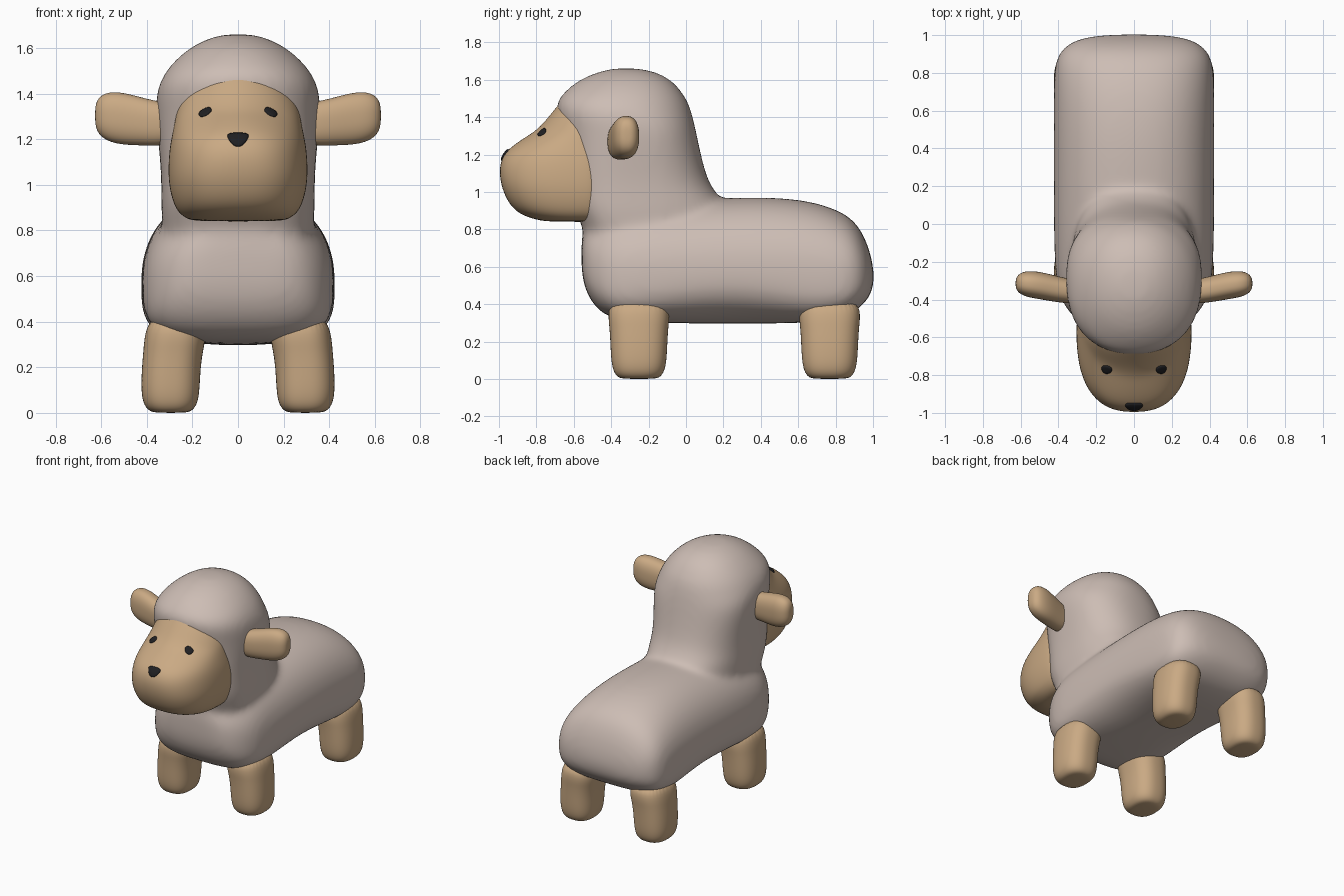
import bpy, bmesh
from math import cos, sin, pi, radians
from mathutils import Vector
from mathutils.bvhtree import BVHTree

cube = bpy.data.objects.get("Cube")
if cube:
    bpy.data.objects.remove(cube, do_unlink=True)


def material(name, rgb):
    mat = bpy.data.materials.new(name)
    mat.use_nodes = True
    mat.diffuse_color = (*rgb, 1)
    bsdf = mat.node_tree.nodes["Principled BSDF"]
    bsdf.inputs["Base Color"].default_value = (*rgb, 1)
    bsdf.inputs["Roughness"].default_value = 0.8
    return mat


WOOL = material("pale wool", (0.61, 0.51, 0.46))
TAN = material("tan skin", (0.59, 0.40, 0.23))
BLACK = material("soft black", (0.014, 0.014, 0.016))


def oval(exp, count=32):
    """Unit superellipse; higher exponents are squarer."""
    pts = []
    for i in range(count):
        a = 2 * pi * (i + 0.5) / count
        c, s = cos(a), sin(a)
        pts.append((abs(c) ** (2 / exp) * (1 if c > 0 else -1),
                    abs(s) ** (2 / exp) * (1 if s > 0 else -1)))
    return pts


def split_oval(upper, lower):
    """Superellipse with a different squareness in each half."""
    return [u if u[1] > 0 else v for u, v in zip(oval(upper), oval(lower))]


def loft(bm, rings):
    """Skin a list of point rings and cap both ends."""
    loops = [[bm.verts.new(p) for p in ring] for ring in rings]
    for a, b in zip(loops, loops[1:]):
        for i in range(len(a)):
            j = (i + 1) % len(a)
            bm.faces.new((a[i], a[j], b[j], b[i]))
    bm.faces.new(loops[0])
    bm.faces.new(loops[-1])


def finish(bm, name, mat, subdiv=2):
    bmesh.ops.recalc_face_normals(bm, faces=bm.faces[:])
    for f in bm.faces:
        f.smooth = True
    mesh = bpy.data.meshes.new(name)
    bm.to_mesh(mesh)
    bm.free()
    mesh.materials.append(mat)
    obj = bpy.data.objects.new(name, mesh)
    bpy.context.collection.objects.link(obj)
    if subdiv:
        mod = obj.modifiers.new("Subdivision", "SUBSURF")
        mod.levels = mod.render_levels = subdiv
    return obj


# Woolly body: sections along y (y, bottom, top, half width, belly squareness)
body = [(-.56, .57, .77, .17, 3), (-.54, .48, .81, .25, 3), (-.505, .41, .85, .31, 3.2),
        (-.45, .35, .88, .36, 3.4), (-.37, .315, .91, .40, 3.6), (-.26, .305, .94, .42, 3.6),
        (0, .295, .96, .427, 2.7), (.22, .295, .97, .427, 2.4), (.45, .295, .975, .427, 2.7),
        (.66, .30, .955, .427, 3.6), (.80, .315, .91, .425, 3.6), (.88, .345, .865, .412, 3.6),
        (.935, .385, .80, .375, 3.2), (.975, .43, .71, .31, 3), (.995, .47, .63, .22, 2.6),
        (1.005, .52, .57, .09, 2.4)]
bm = bmesh.new()
rings = []
for y, low, top, hw, belly in body:
    mid = low + (top - low) * .4
    rings.append([Vector((a * hw, y, mid + b * ((top - mid) if b > 0 else (mid - low))))
                  for a, b in split_oval(2.3, belly)])
loft(bm, rings)

# Woolly neck and head: sections along z (z, front, back, half width, front squareness)
neck = [(.50, -.49, .16, .29, 2.6), (.70, -.525, .21, .31, 2.8), (.82, -.555, .235, .333, 3),
        (.90, -.595, .225, .338, 3.2), (.95, -.61, .20, .338, 3.2), (.99, -.615, .165, .338, 3.2),
        (1.06, -.62, .118, .339, 3.2), (1.18, -.63, .085, .35, 3), (1.34, -.67, .052, .366, 2.5),
        (1.42, -.695, .033, .357, 2.3), (1.485, -.695, .012, .328, 2.2),
        (1.535, -.65, -.022, .288, 2.1), (1.58, -.60, -.058, .24, 2),
        (1.615, -.54, -.105, .19, 2), (1.645, -.46, -.17, .125, 2),
        (1.662, -.39, -.26, .06, 2)]
bm_rings = []
for z, front, back, hw, exp in neck:
    mid = -.25
    bm_rings.append([Vector((a * hw, mid + b * ((back - mid) if b > 0 else (mid - front)), z))
                     for a, b in split_oval(2.3, exp)] if z < 1.4 else
                    [Vector((a * hw, (front + back) / 2 + b * (back - front) / 2, z))
                     for a, b in split_oval(2.2, exp)])
loft(bm, bm_rings)
wool = finish(bm, "wool_coat", WOOL)
remesh = wool.modifiers.new("Merge", "REMESH")
remesh.mode = "VOXEL"
remesh.voxel_size = .018
remesh.use_smooth_shade = True
soften = wool.modifiers.new("Soften", "SMOOTH")
soften.factor = .5
soften.iterations = 22

# Face: sections along z (z, front, half width, squareness)
face_rows = [(.84, -.73, .18, 2.6), (.85, -.80, .225, 2.6), (.88, -.89, .265, 2.6),
             (.93, -.943, .288, 2.6), (.99, -.974, .302, 2.6), (1.05, -.993, .307, 2.6),
             (1.12, -1.0, .305, 2.5), (1.18, -.987, .298, 2.4), (1.23, -.953, .288, 2.2),
             (1.29, -.865, .276, 1.9), (1.32, -.815, .270, 1.8), (1.36, -.77, .256, 1.8),
             (1.42, -.72, .22, 1.9), (1.48, -.672, .15, 2), (1.52, -.63, .09, 2)]
bm = bmesh.new()
mid = -.55
loft(bm, [[Vector((a * hw, mid + b * ((mid - f) if b < 0 else .15), z))
           for a, b in oval(e)] for z, f, hw, e in face_rows])
face = finish(bm, "face", TAN)

# Legs: sections along z (z, inner x, outer x, half depth)
leg_rows = [(0, .225, .365, .085), (.01, .20, .393, .115), (.04, .177, .416, .137),
            (.10, .168, .426, .149), (.20, .164, .422, .153), (.28, .152, .415, .158),
            (.34, .138, .41, .166), (.43, .15, .385, .15)]
for side, s in (("left", 1), ("right", -1)):
    for place, yc in (("front", -.252), ("back", .768)):
        bm = bmesh.new()
        loft(bm, [[Vector((s * ((i + o) / 2 + a * (o - i) / 2), yc + b * d, z))
                   for a, b in oval(2.5)] for z, i, o, d in leg_rows])
        finish(bm, f"{place}_{side}_leg", TAN)

# Ears: sections along x (x, centre y, centre z, half depth, half height)
ear_rows = [(.28, -.36, 1.27, .06, .085), (.35, -.355, 1.268, .066, .098),
            (.42, -.342, 1.278, .07, .105), (.50, -.325, 1.29, .073, .115),
            (.56, -.318, 1.298, .07, .111), (.60, -.315, 1.302, .058, .092),
            (.62, -.315, 1.304, .038, .065), (.627, -.315, 1.305, .018, .03)]
for side, s in (("left", 1), ("right", -1)):
    bm = bmesh.new()
    loft(bm, [[Vector((s * x, y + a * d, z + b * h)) for a, b in oval(2.4)]
              for x, y, z, d, h in ear_rows])
    finish(bm, f"{side}_ear", TAN)

# Facial details: thin plates laid onto the face surface
bpy.context.view_layer.update()
surface = BVHTree.FromObject(face, bpy.context.evaluated_depsgraph_get())


def plate(name, outline, x, z):
    bm = bmesh.new()
    rings = []
    for scale, lift in ((1, -.004), (1, .005), (.8, .008), (.4, .009), (.05, .009)):
        ring = []
        for a, b in outline:
            hit, normal, _, _ = surface.ray_cast(
                Vector((x + a * scale, -2, z + b * scale)), Vector((0, 1, 0)))
            if normal.y > 0:
                normal = -normal
            ring.append(hit + normal * lift)
        rings.append(ring)
    loft(bm, rings)
    return finish(bm, name, BLACK, 0)


for side, s in (("left", 1), ("right", -1)):
    tilt = radians(-30 * s)
    shape = [(a * .03 * cos(tilt) - b * .014 * sin(tilt),
              a * .03 * sin(tilt) + b * .014 * cos(tilt)) for a, b in oval(2.2, 24)]
    plate(f"{side}_eye", shape, .143 * s, 1.318)

# Nose: oval that narrows towards its lower end
plate("nose", [(a * .058 * (.68 + .32 * b), b * .029) for a, b in oval(2.8)], 0, 1.197)
